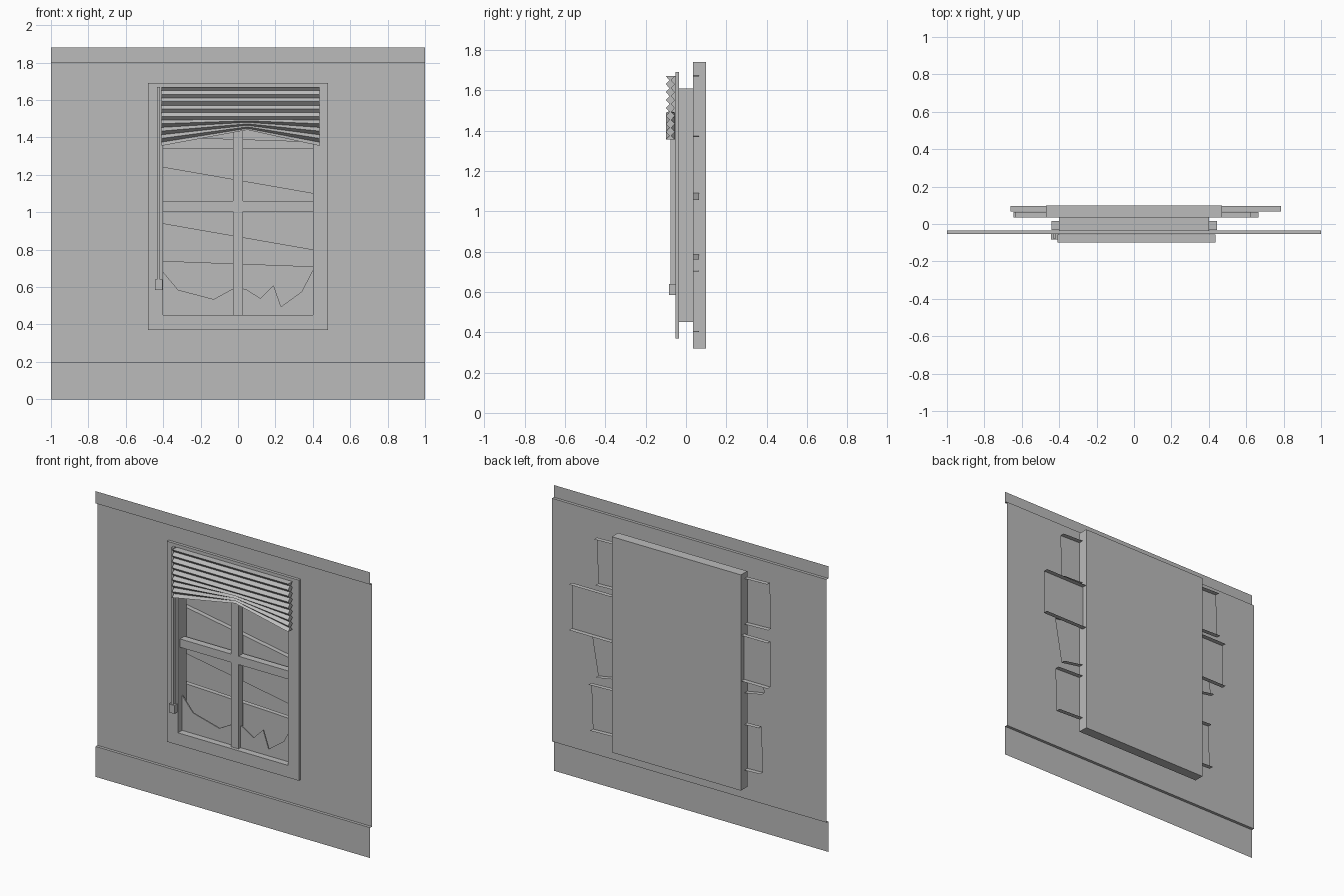
import bpy, bmesh, math
from mathutils import Matrix, Vector

cube = bpy.data.objects.get("Cube")
if cube:
    bpy.data.objects.remove(cube, do_unlink=True)

grey = bpy.data.materials.new("plain grey")
grey.use_nodes = True
COLOUR = (0.5, 0.5, 0.5, 1)
grey.diffuse_color = COLOUR
grey.node_tree.nodes["Principled BSDF"].inputs["Base Color"].default_value = COLOUR


def finish(name, bm):
    bmesh.ops.recalc_face_normals(bm, faces=bm.faces)
    mesh = bpy.data.meshes.new(name)
    bm.to_mesh(mesh)
    bm.free()
    mesh.materials.append(grey)
    obj = bpy.data.objects.new(name, mesh)
    bpy.context.collection.objects.link(obj)
    return obj


def box(name, x, y, z, open_sides=(), tilt=0):
    """Box between limits; open_sides lists outward directions left without a face."""
    bm = bmesh.new()
    bmesh.ops.create_cube(bm, size=1)
    bm.normal_update()
    gone = [f for f in bm.faces if any(f.normal.dot(Vector(d)) > 0.9 for d in open_sides)]
    bmesh.ops.delete(bm, geom=gone, context="FACES")
    limits = (x, y, z)
    size = [b - a for a, b in limits]
    centre = [(a + b) / 2 for a, b in limits]
    bm.transform(Matrix.Translation(centre) @ Matrix.Rotation(math.radians(tilt), 4, "Y")
                 @ Matrix.Diagonal((*size, 1)))
    return finish(name, bm)


LEFT, RIGHT, FRONT, BACK = (1, 0, 0), (-1, 0, 0), (0, -1, 0), (0, 1, 0)
FACE, STEP, REAR = -0.034, -0.053, 0.034
OPEN_X, OPEN_Z = (-0.4, 0.4), (0.45, 1.61)

# Wall sheet with projecting bands at foot and top, and a window hole
profile = [(STEP, 0), (STEP, 0.2), (FACE, 0.2), (FACE, 0.41),
           (FACE, 1.65), (FACE, 1.8), (STEP, 1.8), (STEP, 1.88)]
bm = bmesh.new()
rows = [[bm.verts.new((x, y, z)) for x in (-1, -0.44, 0.44, 1)] for y, z in profile]
for r, (low, high) in enumerate(zip(rows, rows[1:])):
    for c in range(3):
        if (r, c) != (3, 1):
            bm.faces.new((low[c], low[c + 1], high[c + 1], high[c]))
finish("wall", bm)

# Flat casing round the opening
bm = bmesh.new()
rings = []
for grow, y in ((0.08, FACE), (0.08, STEP), (0, STEP), (0, FACE)):
    x0, x1 = OPEN_X[0] - grow, OPEN_X[1] + grow
    z0, z1 = OPEN_Z[0] - grow, OPEN_Z[1] + grow
    rings.append([bm.verts.new((x, y, z)) for x, z in ((x0, z0), (x1, z0), (x1, z1), (x0, z1))])
for i in range(4):
    a, b = rings[i], rings[(i + 1) % 4]
    for k in range(4):
        n = (k + 1) % 4
        bm.faces.new((a[k], a[n], b[n], b[k]))
finish("window_casing", bm)

# Reveal, glazing bars and the closed recess behind
box("window_reveal", OPEN_X, (FACE, REAR), OPEN_Z, (FRONT, BACK))
box("vertical_glazing_bar", (-0.028, 0.026), (-0.032, 0.015), OPEN_Z)
box("horizontal_glazing_bar", (-0.44, 0.445), (-0.032, 0.015), (1.005, 1.06), (LEFT, RIGHT))
box("rear_recess", (-0.47, 0.47), (REAR, 0.1), (0.32, 1.74), (FRONT,))

# Broken pane left along the sill
jag = [(-0.4, 0.68), (-0.32, 0.585), (-0.13, 0.535), (-0.02, 0.595), (0.04, 0.59),
       (0.12, 0.54), (0.19, 0.61), (0.23, 0.495), (0.34, 0.575), (0.4, 0.69)]
bm = bmesh.new()
outline = [(-0.4, 0.45)] + jag + [(0.4, 0.45)]
pane = bm.faces.new([bm.verts.new((x, -0.01, z)) for x, z in outline])
moved = bmesh.ops.extrude_face_region(bm, geom=[pane])["geom"]
bmesh.ops.translate(bm, vec=(0, 0.008, 0),
                    verts=[v for v in moved if isinstance(v, bmesh.types.BMVert)])
finish("broken_pane", bm)

# Open-backed planks nailed across the window
planks = [("top_plank", -0.01, 1.538, 0.63, 1.8, REAR),
          ("slanted_plank", 0.035, 1.014, 0.615, 9.9, REAR),
          ("bottom_plank", 0.04, 0.573, 0.62, 2.1, REAR),
          ("rear_plank", 0.062, 1.19, 0.723, 0, 0.066)]
for name, x, z, half, tilt, y in planks:
    box(name, (x - half, x + half), (y, y + 0.031), (z - 0.15, z + 0.15),
        (LEFT, RIGHT, BACK), tilt)

# Pleated blind, its lower pleats gathered up in the middle
PLEATS, TOP, KNEE, HEM, PEAK = 8, 1.67, 1.5, 1.355, 1.44
bm = bmesh.new()
sections = []
for x, low in ((-0.41, HEM), (0.05, PEAK), (0.435, HEM)):
    front, back = [], []
    for i in range(2 * PLEATS + 1):
        z = TOP + (HEM - TOP) * i / (2 * PLEATS)
        if z < KNEE:
            z = KNEE - (KNEE - z) * (KNEE - low) / (KNEE - HEM)
        inset = 0.018 * (i % 2)
        front.append(bm.verts.new((x, -0.1 + inset, z)))
        back.append(bm.verts.new((x, -0.055 - inset, z)))
    sections.append(front + back[::-1])
for a, b in zip(sections, sections[1:]):
    for k in range(len(a)):
        n = (k + 1) % len(a)
        bm.faces.new((a[k], a[n], b[n], b[k]))
for section in (sections[0], sections[-1]):
    for k in range(2 * PLEATS):
        bm.faces.new((section[k], section[k + 1], section[-k - 2], section[-k - 1]))
finish("pleated_blind", bm)

# Blind pull
box("pull_cord", (-0.432, -0.416), (-0.078, STEP), (0.64, 1.67))
box("pull_handle", (-0.445, -0.405), (-0.084, STEP), (0.585, 0.64))
